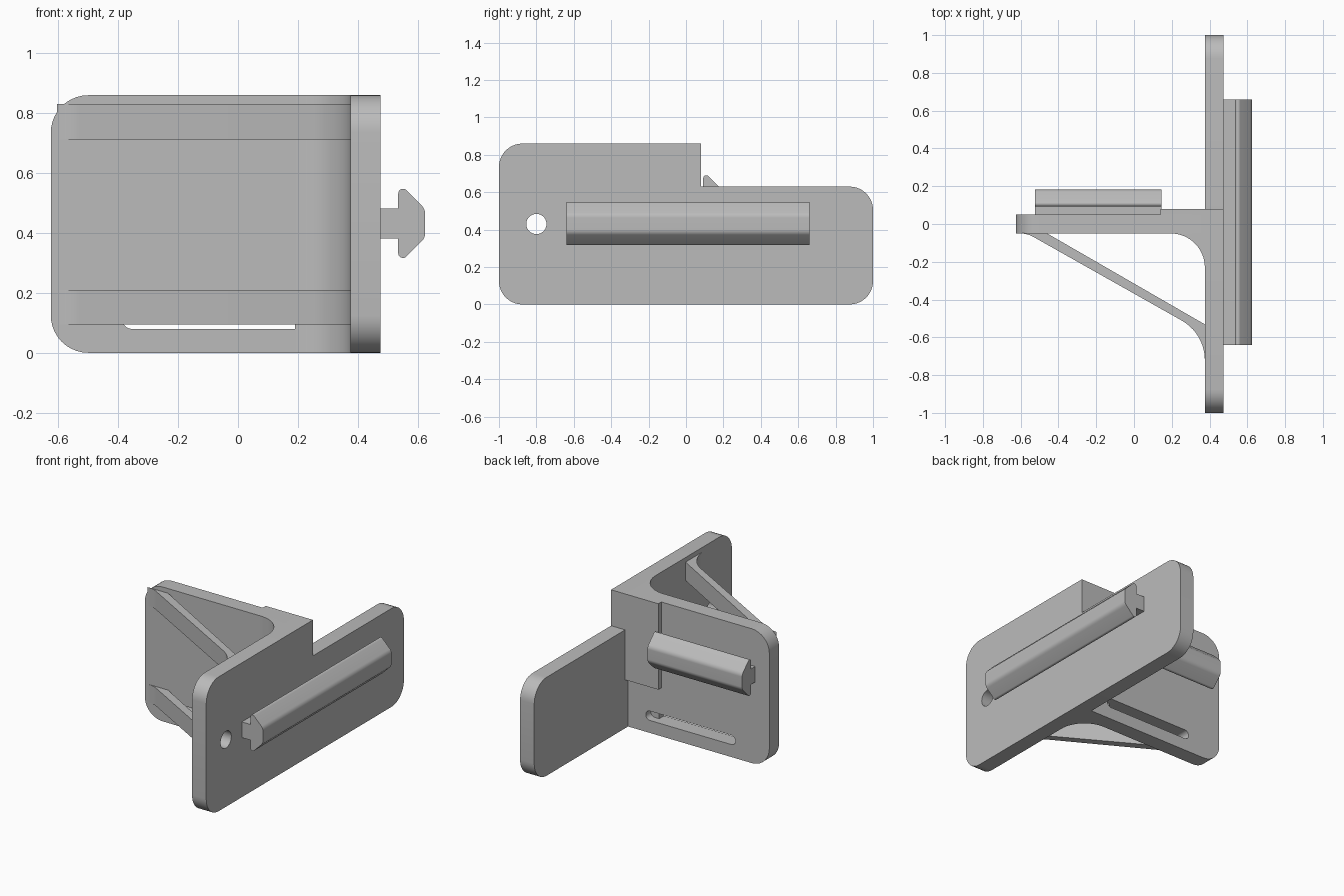
import bpy
import bmesh
import math
from mathutils import Vector

if "Cube" in bpy.data.objects:
    bpy.data.objects.remove(bpy.data.objects["Cube"])

GREY = (0.5, 0.5, 0.5, 1)
mat = bpy.data.materials.new("grey plastic")
mat.use_nodes = True
mat.diffuse_color = GREY
mat.node_tree.nodes["Principled BSDF"].inputs["Base Color"].default_value = GREY


def rounded(corners, steps=10):
    """Turn (u, v[, radius]) corners into an outline with arc fillets."""
    out = []
    for i, c in enumerate(corners):
        p = Vector(c[:2])
        if len(c) < 3:
            out.append(p)
            continue
        a = (Vector(corners[i - 1][:2]) - p).normalized()
        b = (Vector(corners[(i + 1) % len(corners)][:2]) - p).normalized()
        half = a.angle(b) / 2
        centre = p + (a + b).normalized() * c[2] / math.sin(half)
        t = c[2] / math.tan(half)
        start, end = p + a * t - centre, p + b * t - centre
        sweep = start.angle(end)
        for k in range(steps + 1):
            f = k / steps
            out.append(centre + (start * math.sin((1 - f) * sweep)
                                 + end * math.sin(f * sweep)) / math.sin(sweep))
    return out


def extrude(name, outline, axis, lo, hi):
    """Prism of an outline drawn in the two axes other than the given one."""
    def place(p, h):
        co = list(p)
        co.insert("xyz".index(axis), h)
        return co
    bm = bmesh.new()
    face = bm.faces.new([bm.verts.new(place(p, lo)) for p in outline])
    grown = bmesh.ops.extrude_face_region(bm, geom=[face])["geom"]
    for v in grown:
        if isinstance(v, bmesh.types.BMVert):
            v.co["xyz".index(axis)] = hi
    bmesh.ops.recalc_face_normals(bm, faces=bm.faces)
    mesh = bpy.data.meshes.new(name)
    bm.to_mesh(mesh)
    bm.free()
    ob = bpy.data.objects.new(name, mesh)
    bpy.context.collection.objects.link(ob)
    mesh.materials.append(mat)
    return ob


def activate(ob):
    bpy.ops.object.select_all(action="DESELECT")
    ob.select_set(True)
    bpy.context.view_layer.objects.active = ob


def cut(ob, cutter):
    mod = ob.modifiers.new("cut", "BOOLEAN")
    mod.operation, mod.solver, mod.object = "DIFFERENCE", "EXACT", cutter
    activate(ob)
    bpy.ops.object.modifier_apply(modifier=mod.name)
    bpy.data.objects.remove(cutter)


def box(u0, v0, u1, v1):
    return [Vector(p) for p in ((u0, v0), (u1, v0), (u1, v1), (u0, v1))]


R, TOP, STEP = 0.125, 0.86, 0.63

# Side plate with a stepped top edge and a round hole
side_plate = extrude("side_plate", rounded([
    (-1, 0, R), (1, 0, R), (1, STEP, R), (0.08, STEP), (0.08, TOP), (-1, TOP, R)]),
    "x", 0.375, 0.475)
circle = [Vector((-0.8 + 0.054 * math.cos(a), 0.43 + 0.054 * math.sin(a)))
          for a in (math.tau * k / 40 for k in range(40))]
cut(side_plate, extrude("hole_cutter", circle, "x", 0.3, 0.6))

# Cross plate with a long slot
cross_plate = extrude("cross_plate", rounded([
    (-0.625, 0, R), (0.4, 0), (0.4, TOP), (-0.625, TOP, R)]), "y", -0.05, 0.05)
slot = rounded([(u, v, 0.0295) for u, v in box(-0.385, 0.08, 0.25, 0.14)])
cut(cross_plate, extrude("slot_cutter", slot, "y", -0.2, 0.2))

# Thickened corner pad and the large inner fillet
parts = [side_plate, cross_plate]
parts.append(extrude("corner_pad", box(0.14, 0, 0.4, 0.08), "z", 0.31, TOP))
parts.append(extrude("corner_fillet", rounded([
    (0.19, 0), (0.19, -0.05), (0.375, -0.05, 0.18), (0.375, -0.24),
    (0.42, -0.24), (0.42, 0)], 16), "z", 0, TOP))

# Diagonal braces, lower and upper
brace = rounded([
    (-0.605, -0.05), (-0.565, -0.05, 0.15), (0.375, -0.58, 0.24), (0.375, -0.72),
    (0.39, -0.72), (0.39, -0.54), (-0.477, -0.04)])
for name, lo, hi in (("lower_brace", 0.095, 0.21), ("upper_brace", 0.712, 0.83)):
    parts.append(extrude(name, brace, "z", lo, hi))


# Mounting rails with an arrow-shaped section
def rail(name, depth, height, axis, lo, hi):
    half = [(-0.02, 0.05), (0.06, 0.05), (0.06, 0.138, 0.016), (0.15, 0.048, 0.04)]
    full = half + [(c[0], -c[1], *c[2:]) for c in reversed(half)]
    outline = [p + Vector((depth, height)) for p in rounded(full)]
    return extrude(name, outline, axis, lo, hi)


parts.append(rail("side_rail", 0.475, 0.432, "y", -0.64, 0.66))
parts.append(rail("back_rail", 0.032, 0.575, "x", -0.525, 0.145))

for ob in parts:
    activate(ob)
    bpy.ops.object.shade_smooth_by_angle(angle=math.radians(30))
